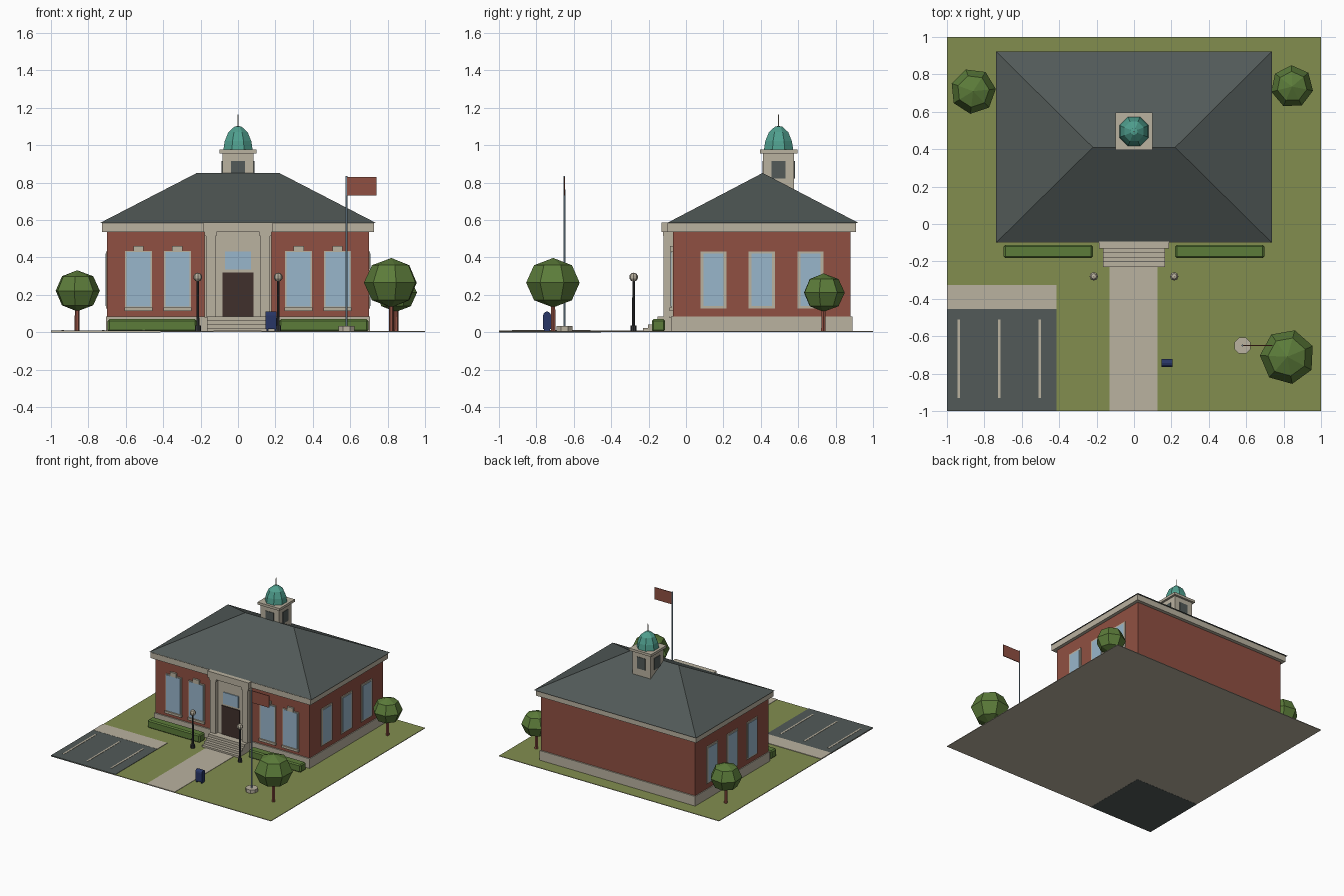
import bpy, bmesh, math
from mathutils import Matrix, Vector

if "Cube" in bpy.data.objects:
    bpy.data.objects.remove(bpy.data.objects["Cube"])


def mat(name, r, g, b):
    m = bpy.data.materials.new(name)
    lin = [((c / 255 + 0.055) / 1.055) ** 2.4 for c in (r, g, b)]
    m.diffuse_color = (*lin, 1)
    m.use_nodes = True
    m.node_tree.nodes["Principled BSDF"].inputs["Base Color"].default_value = m.diffuse_color
    return m


GRASS = mat("grass green", 130, 141, 79)
STONE = mat("pale stone", 186, 178, 160)
BRICK = mat("brick red", 144, 80, 66)
SLATE = mat("slate grey", 82, 90, 88)
GLASS = mat("window blue", 152, 182, 203)
TEAL = mat("copper teal", 80, 160, 143)
LEAF = mat("leaf green", 92, 124, 58)
WOOD = mat("dark brown", 64, 48, 44)
NAVY = mat("navy blue", 40, 54, 102)
METAL = mat("dark metal", 52, 54, 56)


def finish(name, bm, *mats):
    bmesh.ops.recalc_face_normals(bm, faces=bm.faces)
    me = bpy.data.meshes.new(name)
    bm.to_mesh(me)
    bm.free()
    for m in mats:
        me.materials.append(m)
    ob = bpy.data.objects.new(name, me)
    bpy.context.collection.objects.link(ob)
    return ob


def box(name, x, y, z, m, bevel=0):
    """Box from (min, max) ranges."""
    bm = bmesh.new()
    bmesh.ops.create_cube(bm, size=1)
    for v in bm.verts:
        v.co = [(a + b) / 2 + c * (b - a) for (a, b), c in zip((x, y, z), v.co)]
    ob = finish(name, bm, m)
    if bevel:
        mod = ob.modifiers.new("bevel", "BEVEL")
        mod.width = bevel
        mod.segments = 1
    return ob


def lathe(name, x, y, profile, m, seg=8, turn=0.0):
    """Stack of n-sided rings given as (radius, z); radius 0 is a point."""
    bm = bmesh.new()
    rings = []
    for r, z in profile:
        n = seg if r else 1
        rings.append([bm.verts.new((x + r * math.cos(turn + math.tau * i / seg),
                                    y + r * math.sin(turn + math.tau * i / seg), z))
                      for i in range(n)])
    for a, b in zip(rings, rings[1:]):
        for i in range(seg):
            j = (i + 1) % seg
            q = [a[i % len(a)], a[j % len(a)], b[j % len(b)], b[i % len(b)]]
            bm.faces.new(list(dict.fromkeys(q)))
    for ring in (rings[0], rings[-1]):
        if len(ring) > 1:
            bm.faces.new(ring)
    return finish(name, bm, m)


# Ground: stone slab with a grass top, and paving
lawn = box("lawn", (-1, 1), (-1, 1), (0.001, 0.006), STONE)
lawn.data.materials.append(GRASS)
for p in lawn.data.polygons:
    p.material_index = int(p.normal.z > 0.5)
box("parking_lot", (-1, -0.415), (-1, -0.455), (0, 0.009), SLATE)
box("parking_sidewalk", (-1, -0.415), (-0.455, -0.325), (0.002, 0.010), STONE)
box("front_path", (-0.13, 0.125), (-1, -0.22), (0.002, 0.009), STONE)
for x in (-0.937, -0.72, -0.503):
    box("parking_stripe", (x - 0.007, x + 0.007), (-0.93, -0.51), (0.008, 0.011), STONE)

# Main building
box("foundation", (-0.707, 0.707), (-0.08, 0.89), (0.002, 0.085), STONE)
box("brick_walls", (-0.70, 0.70), (-0.07, 0.88), (0.08, 0.54), BRICK)
box("cornice", (-0.727, 0.727), (-0.098, 0.908), (0.537, 0.587), STONE)

# Hipped roof
bm = bmesh.new()
eave = [bm.verts.new((x, y, 0.585)) for x, y in
        ((-0.737, -0.1), (0.737, -0.1), (0.737, 0.922), (-0.737, 0.922))]
ridge = [bm.verts.new((x, 0.41, 0.852)) for x in (-0.22, 0.22)]
a, b, c, d = eave
for f in ((a, b, ridge[1], ridge[0]), (b, c, ridge[1]),
          (c, d, ridge[0], ridge[1]), (d, a, ridge[0]), (d, c, b, a)):
    bm.faces.new(f)
finish("hipped_roof", bm, SLATE)

# Front windows with frame, sill and keystone
for x in (-0.532, -0.324, 0.324, 0.532):
    box("front_window_frame", (x - 0.072, x + 0.072), (-0.078, -0.06), (0.13, 0.435), STONE)
    box("front_window_glass", (x - 0.064, x + 0.064), (-0.082, -0.07), (0.137, 0.428), GLASS)
    box("front_window_sill", (x - 0.075, x + 0.075), (-0.088, -0.06), (0.114, 0.132), STONE)
    box("front_window_keystone", (x - 0.028, x + 0.028), (-0.085, -0.06), (0.428, 0.462), STONE)

# Side windows
for s in (-1, 1):
    for y in (0.147, 0.405, 0.665):
        box("side_window_frame", sorted((s * 0.69, s * 0.706)), (y - 0.07, y + 0.07),
            (0.127, 0.433), STONE)
        box("side_window_glass", sorted((s * 0.69, s * 0.709)), (y - 0.054, y + 0.054),
            (0.14, 0.42), GLASS)

# Entrance bay
box("entrance_panel", (-0.178, 0.178), (-0.09, -0.06), (0.08, 0.54), STONE)
box("entrance_entablature", (-0.187, 0.187), (-0.13, -0.06), (0.535, 0.588), STONE)
box("front_door", (-0.083, 0.083), (-0.097, -0.08), (0.085, 0.32), WOOD)
box("transom_window", (-0.07, 0.07), (-0.097, -0.08), (0.337, 0.432), GLASS)
for s in (-1, 1):
    box("pilaster", sorted((s * 0.12, s * 0.172)), (-0.12, -0.08), (0.085, 0.52), STONE)
    box("pilaster_cap", sorted((s * 0.114, s * 0.178)), (-0.124, -0.08), (0.515, 0.537), STONE)
for i in range(4):
    box("entrance_step", (-0.165, 0.165), (-0.23 + 0.026 * i, -0.07),
        (0.002, 0.022 + 0.021 * i), STONE)

# Cupola with louvres, dome and spire
CY = 0.495
box("cupola_body", (-0.083, 0.083), (CY - 0.083, CY + 0.083), (0.74, 0.96), STONE)
box("cupola_cap", (-0.1, 0.1), (CY - 0.1, CY + 0.1), (0.956, 0.976), STONE)
box("cupola_opening", (-0.037, 0.037), (CY - 0.087, CY + 0.087), (0.822, 0.917), SLATE)
box("cupola_opening", (-0.087, 0.087), (CY - 0.037, CY + 0.037), (0.822, 0.917), SLATE)
lathe("dome", 0, CY, [(0.085, 0.974), (0.077, 1.022), (0.056, 1.07), (0.02, 1.1), (0, 1.103)],
      TEAL, 8, math.pi / 8)
lathe("spire", 0, CY, [(0.004, 1.095), (0.003, 1.165)], STONE, 6)

# Hedges, lamps
for s in (-1, 1):
    box("hedge", sorted((s * 0.22, s * 0.697)), (-0.183, -0.112), (0.004, 0.07), LEAF, 0.009)
    lathe("lamp_post", s * 0.215, -0.28,
          [(0.016, 0.004), (0.016, 0.035), (0.008, 0.037), (0.007, 0.275)], METAL, 8)
    lathe("lamp_globe", s * 0.215, -0.28,
          [(0, 0.27)] + [(0.024 * math.sin(t), 0.295 - 0.024 * math.cos(t))
                         for t in (math.pi * k / 5 for k in range(1, 5))] + [(0, 0.319)], STONE, 8)

# Flagpole
lathe("flagpole_base", 0.58, -0.65, [(0.047, 0.004), (0.047, 0.033)], STONE, 8, math.pi / 8)
lathe("flagpole", 0.58, -0.65, [(0.006, 0.03), (0.005, 0.835)], GLASS, 6)
box("flag", (0.584, 0.74), (-0.653, -0.647), (0.732, 0.83), BRICK)

# Mailbox: arched profile pushed along x
bm = bmesh.new()
prof = [(-0.021, 0.018)] + [(-0.021 * math.cos(math.pi * k / 6), 0.09 + 0.021 * math.sin(math.pi * k / 6))
                            for k in range(7)] + [(0.021, 0.018)]
f = bm.faces.new([bm.verts.new((0.148, -0.743 + y, z)) for y, z in prof])
ext = bmesh.ops.extrude_face_region(bm, geom=[f])["geom"]
bmesh.ops.translate(bm, vec=(0.058, 0, 0), verts=[v for v in ext if isinstance(v, bmesh.types.BMVert)])
finish("mailbox", bm, NAVY)
for x in (0.152, 0.194):
    box("mailbox_leg", (x, x + 0.008), (-0.76, -0.726), (0.004, 0.02), NAVY)

# Trees: faceted crowns on thin trunks
for x, y, z, r, turn in ((0.82, -0.71, 0.265, 0.147, 0.4), (-0.86, 0.71, 0.222, 0.122, 0.1),
                         (0.845, 0.735, 0.212, 0.114, 0.7)):
    lathe("tree_trunk", x, y, [(0.014, 0.004), (0.011, z)], BRICK, 6)
    lathe("tree_crown", x, y,
          [(0, z - 0.9 * r)] + [(r * math.sin(t), z - 0.9 * r * math.cos(t))
                                for t in (math.pi * k / 4 for k in (1, 2, 3))] + [(0, z + 0.9 * r)],
          LEAF, 7, turn)
